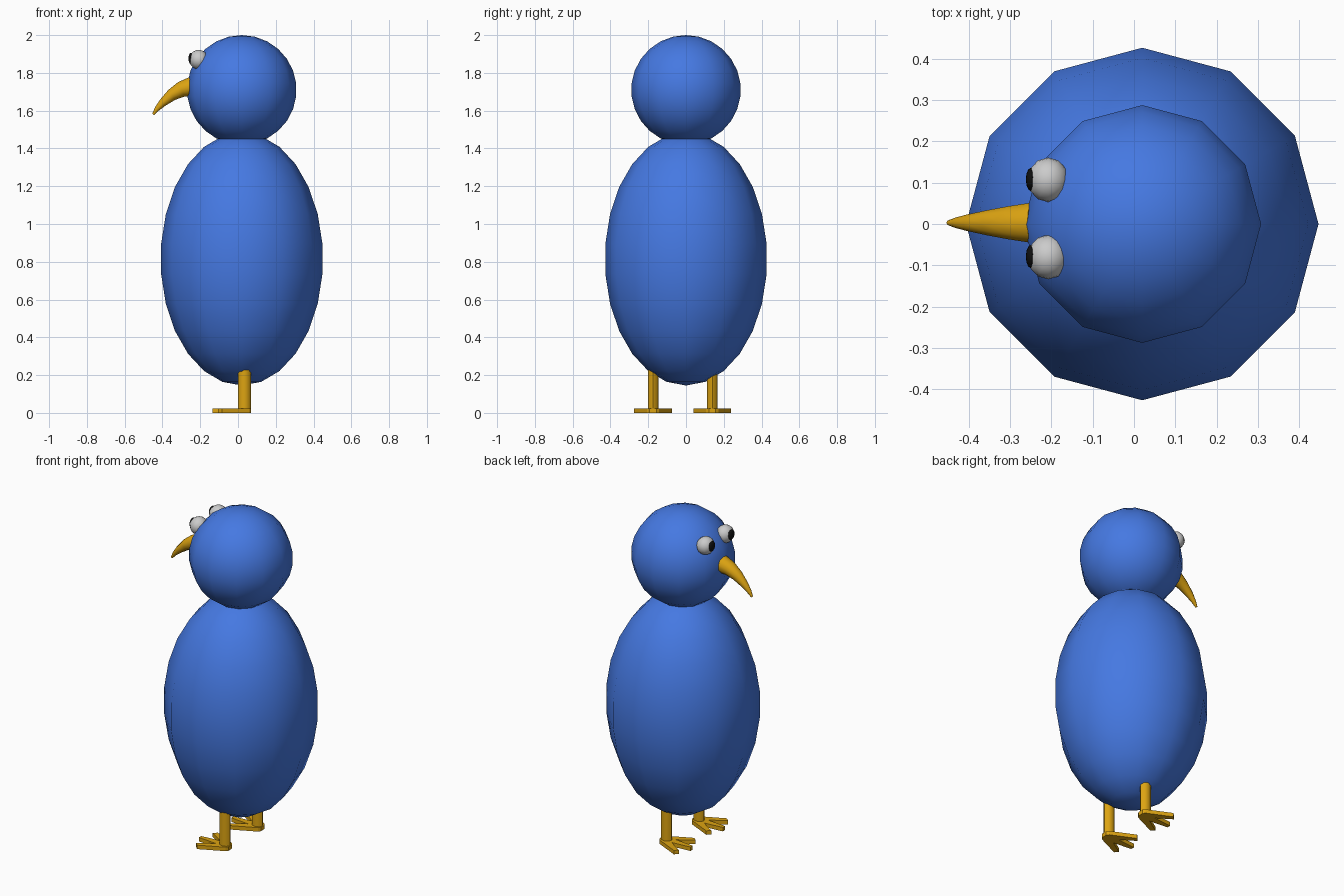
import bpy, bmesh
from math import sin, cos, pi, atan2
from mathutils import Vector

if "Cube" in bpy.data.objects:
    bpy.data.objects.remove(bpy.data.objects["Cube"])


def material(name, rgb):
    m = bpy.data.materials.new(name)
    m.diffuse_color = (*rgb, 1)
    m.use_nodes = True
    m.node_tree.nodes["Principled BSDF"].inputs["Base Color"].default_value = m.diffuse_color
    return m


BLUE = material("blue", (0.06, 0.19, 0.76))
GOLD = material("gold", (0.72, 0.37, 0.006))
BLACK = material("black", (0.005, 0.005, 0.005))


def finish(bm, name, mat=None, smooth=True):
    bmesh.ops.recalc_face_normals(bm, faces=bm.faces)
    for f in bm.faces:
        f.smooth = smooth
    me = bpy.data.meshes.new(name)
    bm.to_mesh(me)
    bm.free()
    if mat:
        me.materials.append(mat)
    ob = bpy.data.objects.new(name, me)
    bpy.context.collection.objects.link(ob)
    return ob


def ball(name, loc, size, segs, rings, mat=None):
    bm = bmesh.new()
    bmesh.ops.create_uvsphere(bm, u_segments=segs, v_segments=rings, radius=1)
    bmesh.ops.scale(bm, vec=size, verts=bm.verts)
    bmesh.ops.translate(bm, vec=loc, verts=bm.verts)
    return finish(bm, name, mat)


# body and head
ball("body", (0.02, 0, 0.815), (0.43, 0.43, 0.67), 12, 13, BLUE)
ball("head", (0.02, 0, 1.71), (0.29, 0.29, 0.29), 12, 13, BLUE)

# eyes with flattened pupils
for side, y in (("left", -0.08), ("right", 0.107)):
    ball(side + "_eye", (-0.208, y, 1.87), (0.05, 0.054, 0.052), 12, 10)
    ball(side + "_pupil", (-0.25, y + 0.001, 1.876), (0.012, 0.028, 0.03), 12, 8, BLACK)

# hooked beak: rings (x, z, radius) swept along a downward curve
path = [(-0.245, 1.728, 0.051), (-0.30, 1.713, 0.042), (-0.35, 1.684, 0.032),
        (-0.40, 1.641, 0.021), (-0.43, 1.608, 0.013), (-0.449, 1.58, 0.006)]
bm = bmesh.new()
rows, n = [], 10
for i, (x, z, r) in enumerate(path):
    a, b = path[max(i - 1, 0)], path[min(i + 1, len(path) - 1)]
    t = Vector((b[0] - a[0], 0, b[1] - a[1])).normalized()
    up = Vector((t.z, 0, -t.x))
    c = Vector((x, 0.003, z))
    rows.append([bm.verts.new(c + up * r * cos(2 * pi * k / n)
                              + Vector((0, r * sin(2 * pi * k / n), 0))) for k in range(n)])
for p, q in zip(rows, rows[1:]):
    for k in range(n):
        bm.faces.new((p[k], p[(k + 1) % n], q[(k + 1) % n], q[k]))
bm.faces.new(rows[0])
bm.faces.new(rows[-1])
finish(bm, "beak", GOLD)

# half of the three-toed foot outline, relative to the leg in y
half = [(0.07, 0.018), (0.06, 0.032), (-0.085, 0.1), (-0.105, 0.08),
        (-0.015, 0.022), (-0.135, 0.011)]
outline = half + [(x, -y) for x, y in reversed(half)]

for side, y in (("left", -0.174), ("right", 0.139)):
    # leg
    bm = bmesh.new()
    bmesh.ops.create_cone(bm, cap_ends=True, segments=8, radius1=1, radius2=1, depth=1)
    bmesh.ops.scale(bm, vec=(0.034, 0.028, 0.27), verts=bm.verts)
    bmesh.ops.translate(bm, vec=(0.034, y, 0.145), verts=bm.verts)
    leg = finish(bm, side + "_leg", GOLD)
    # foot
    bm = bmesh.new()
    face = bm.faces.new([bm.verts.new((px, y + py, 0)) for px, py in outline])
    up = bmesh.ops.extrude_face_region(bm, geom=[face])["geom"]
    bmesh.ops.translate(bm, vec=(0, 0, 0.024),
                        verts=[v for v in up if isinstance(v, bmesh.types.BMVert)])
    finish(bm, side + "_foot", GOLD, smooth=False)

# keep the cap edges of legs and beak sharp
bpy.ops.object.select_all(action="DESELECT")
for ob in bpy.data.objects:
    if ob.name.endswith(("leg", "beak")):
        ob.select_set(True)
        bpy.context.view_layer.objects.active = ob
bpy.ops.object.shade_smooth_by_angle(angle=pi / 3.5)
